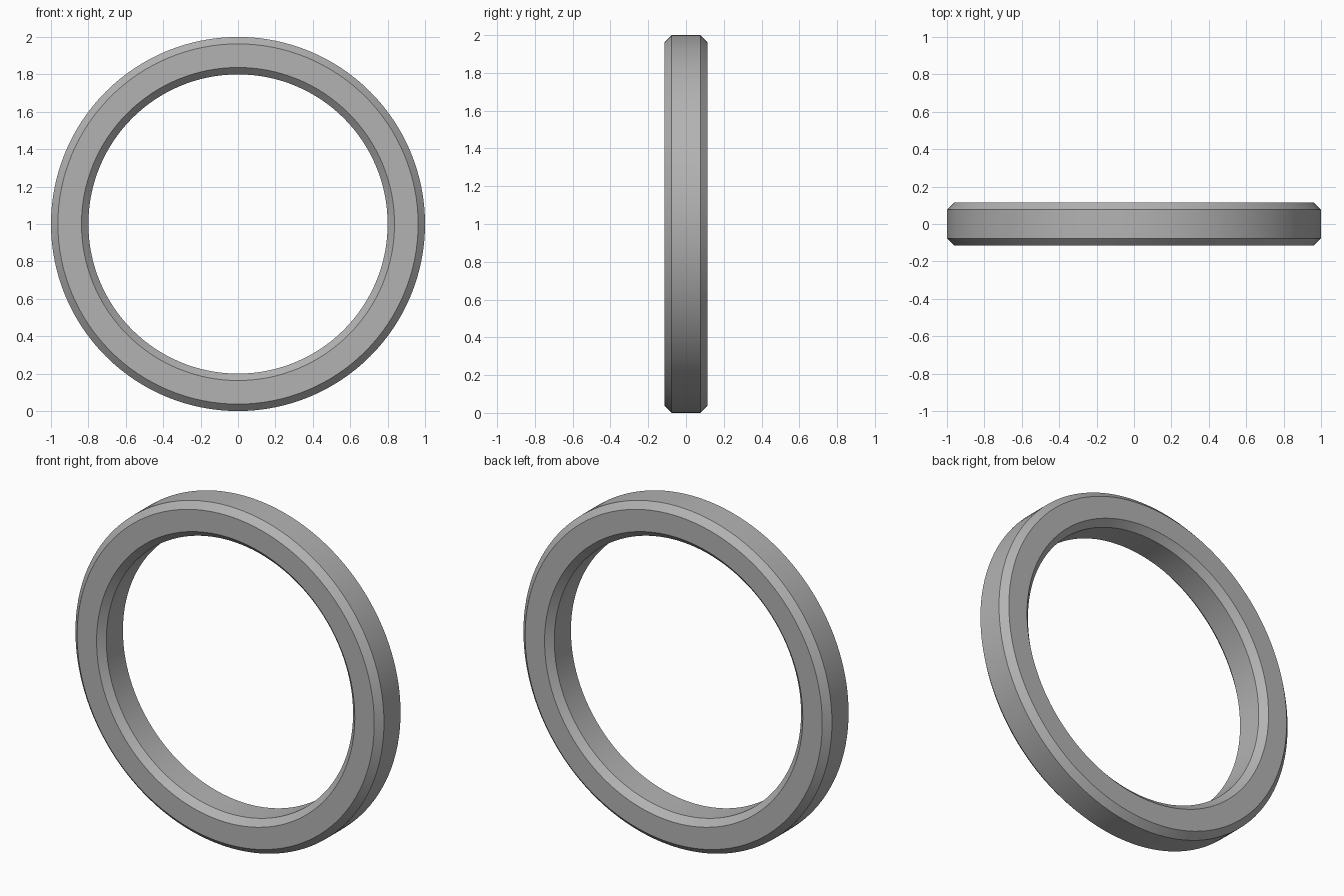
import bpy, bmesh
from math import cos, sin, pi

if "Cube" in bpy.data.objects:
    bpy.data.objects.remove(bpy.data.objects["Cube"])

OUTER, INNER, HALF, CH, SEGS = 1.0, 0.80, 0.114, 0.037, 128

# Chamfered cross-section as (radius, y)
profile = [
    (INNER, -HALF + CH), (INNER + CH, -HALF), (OUTER - CH, -HALF), (OUTER, -HALF + CH),
    (OUTER, HALF - CH), (OUTER - CH, HALF), (INNER + CH, HALF), (INNER, HALF - CH),
]

# Sweep the cross-section around the y axis
bm = bmesh.new()
rings = []
for i in range(SEGS):
    a = 2 * pi * i / SEGS
    rings.append([bm.verts.new((r * cos(a), y, 1 + r * sin(a))) for r, y in profile])
n = len(profile)
for i in range(SEGS):
    p, q = rings[i], rings[(i + 1) % SEGS]
    for j in range(n):
        k = (j + 1) % n
        bm.faces.new((p[j], p[k], q[k], q[j]))
bmesh.ops.recalc_face_normals(bm, faces=bm.faces)

mesh = bpy.data.meshes.new("ring")
bm.to_mesh(mesh)
bm.free()
ring = bpy.data.objects.new("ring", mesh)
bpy.context.collection.objects.link(ring)

# Dark grey surface
grey = bpy.data.materials.new("dark_grey")
grey.diffuse_color = (0.45, 0.45, 0.45, 1)
grey.use_nodes = True
grey.node_tree.nodes["Principled BSDF"].inputs["Base Color"].default_value = grey.diffuse_color
mesh.materials.append(grey)

# Smooth around the ring, crisp at the chamfers
bpy.context.view_layer.objects.active = ring
ring.select_set(True)
bpy.ops.object.shade_smooth_by_angle(angle=pi / 6)
